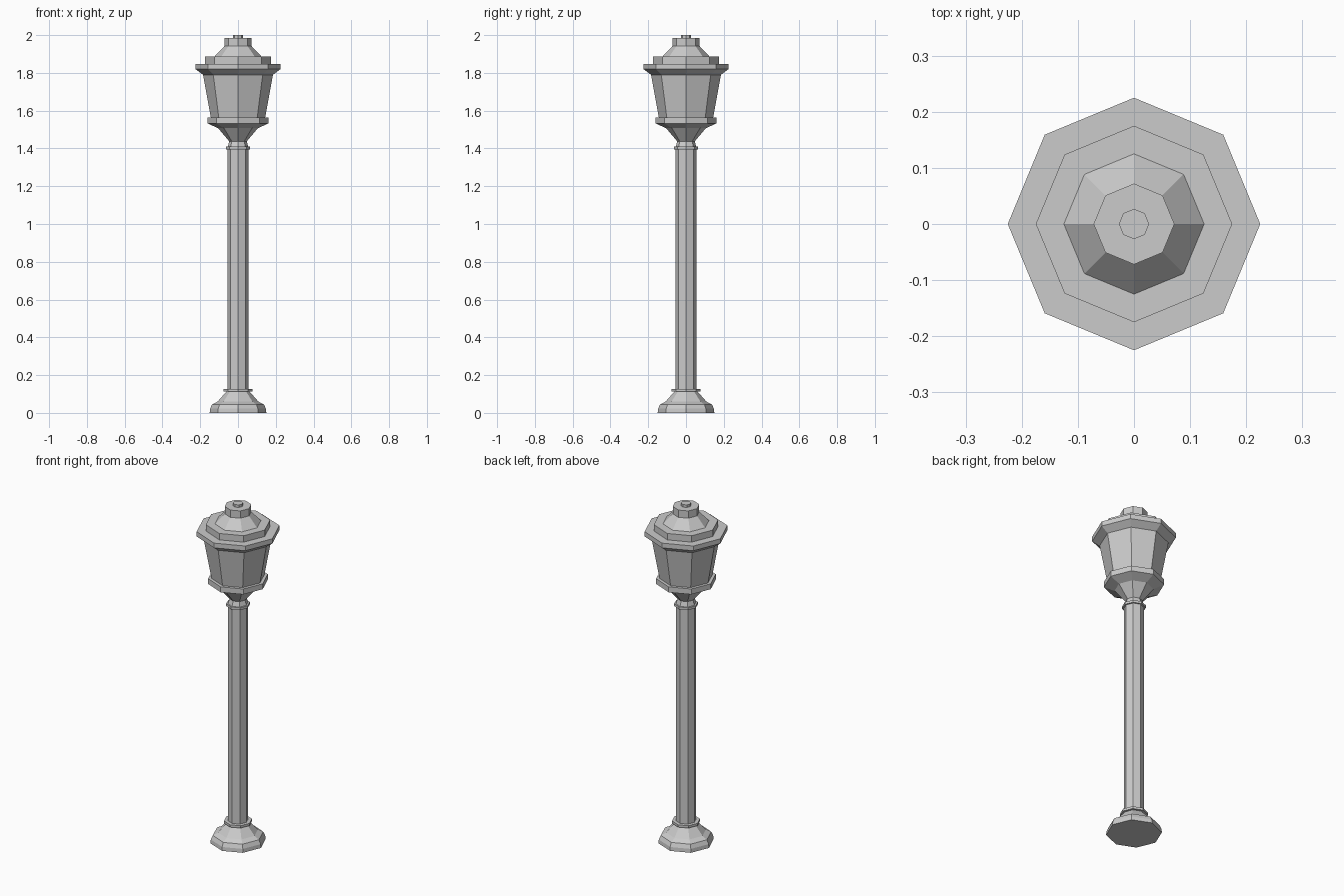
import bpy, bmesh
from math import cos, sin, tau

if "Cube" in bpy.data.objects:
    bpy.data.objects.remove(bpy.data.objects["Cube"])

SIDES = 8


def lathe(name, profile):
    """Closed octagonal solid from (radius, height) points, bottom to top."""
    bm = bmesh.new()
    rings = [[bm.verts.new((r * cos(tau * i / SIDES), r * sin(tau * i / SIDES), z))
              for i in range(SIDES)] for r, z in profile]
    for low, high in zip(rings, rings[1:]):
        for i in range(SIDES):
            j = (i + 1) % SIDES
            bm.faces.new((low[i], low[j], high[j], high[i]))
    bm.faces.new(rings[0][::-1])
    bm.faces.new(rings[-1])
    mesh = bpy.data.meshes.new(name)
    bm.to_mesh(mesh)
    bm.free()
    obj = bpy.data.objects.new(name, mesh)
    bpy.context.collection.objects.link(obj)
    return obj


# Flared foot and the collar above it
lathe("base", [(0.15, 0), (0.148, 0.022), (0.137, 0.045), (0.108, 0.06), (0.062, 0.112),
               (0.076, 0.112), (0.076, 0.126), (0.055, 0.126)])

# Slim post with its upper collar and neck
lathe("post", [(0.055, 0.126), (0.055, 1.395), (0.064, 1.395), (0.064, 1.409),
               (0.055, 1.409), (0.046, 1.437)])

# Cup holding the lantern, with a rim band
lathe("lantern_cup", [(0.046, 1.437), (0.105, 1.507), (0.162, 1.533),
                      (0.162, 1.565), (0.14, 1.565)])

# Tapered lantern panes
lathe("lantern_panes", [(0.144, 1.565), (0.185, 1.79)])

# Overhanging stepped roof
lathe("roof", [(0.185, 1.79), (0.225, 1.82), (0.225, 1.848), (0.175, 1.848),
               (0.175, 1.886), (0.125, 1.886), (0.072, 1.942)])

# Roof cap and finial
lathe("roof_cap", [(0.072, 1.942), (0.072, 1.985)])
lathe("finial", [(0.027, 1.985), (0.027, 2.0)])
